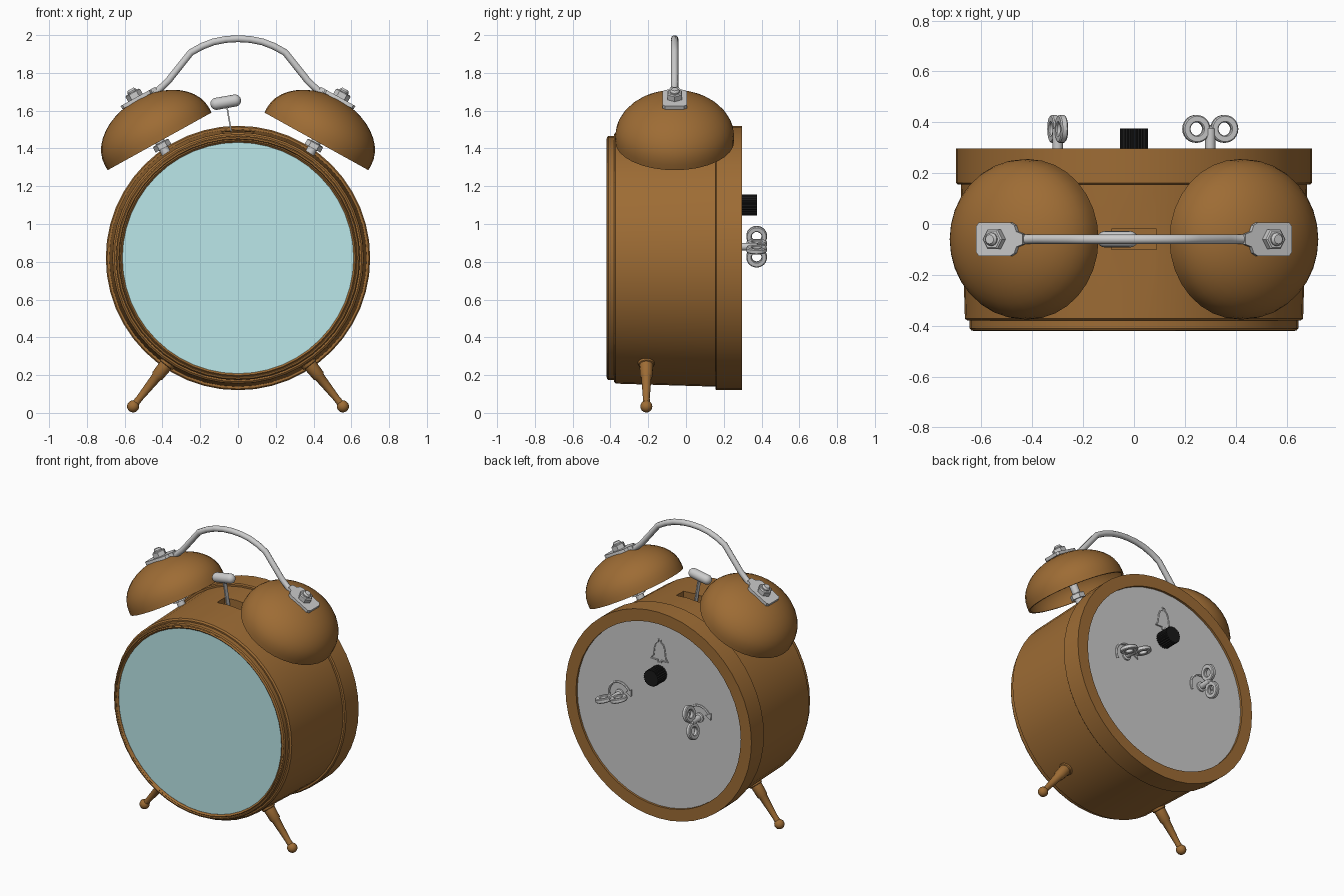
import bpy, bmesh
from math import sin, cos, pi, radians
from mathutils import Vector, Matrix

if "Cube" in bpy.data.objects:
    bpy.data.objects.remove(bpy.data.objects["Cube"])


def material(name, rgb):
    m = bpy.data.materials.new(name)
    m.diffuse_color = (*rgb, 1)
    m.use_nodes = True
    m.node_tree.nodes["Principled BSDF"].inputs["Base Color"].default_value = m.diffuse_color
    return m


BROWN = material("brown_paint", (0.34, 0.15, 0.035))
GLASS = material("pale_glass", (0.5, 0.8, 0.82))
BLACK = material("black_plastic", (0.01, 0.01, 0.01))
Y = Vector((0, 1, 0))


def shade(ob, angle=35):
    ob.data.shade_smooth()
    ob.data.set_sharp_from_angle(angle=radians(angle))


def finish(name, bm, mat=None, angle=35):
    bmesh.ops.remove_doubles(bm, verts=bm.verts, dist=1e-5)
    bmesh.ops.recalc_face_normals(bm, faces=bm.faces)
    me = bpy.data.meshes.new(name)
    bm.to_mesh(me)
    bm.free()
    ob = bpy.data.objects.new(name, me)
    bpy.context.collection.objects.link(ob)
    if mat:
        me.materials.append(mat)
    shade(ob, angle)
    return ob


def lathe(name, profile, origin, axis, segs=32, mat=None, angle=35):
    """Spin (radius, height) points around an axis through origin."""
    q = Vector((0, 0, 1)).rotation_difference(Vector(axis))
    o = Vector(origin)
    bm = bmesh.new()
    rings = [[bm.verts.new(o + q @ Vector((r * cos(2 * pi * i / segs), r * sin(2 * pi * i / segs), h)))
              for i in range(segs)] for r, h in profile]
    for a, b in zip(rings, rings[1:]):
        for i in range(segs):
            j = (i + 1) % segs
            bm.faces.new((a[i], a[j], b[j], b[i]))
    bmesh.ops.dissolve_degenerate(bm, dist=1e-6, edges=bm.edges)
    return finish(name, bm, mat, angle)


def prism(name, outline, thick, matrix, mat=None):
    """Extrude a flat outline, centred on its thickness."""
    bm = bmesh.new()
    f = bm.faces.new([bm.verts.new((u, v, -thick / 2)) for u, v in outline])
    ext = bmesh.ops.extrude_face_region(bm, geom=[f])
    bmesh.ops.translate(bm, vec=(0, 0, thick),
                        verts=[g for g in ext["geom"] if isinstance(g, bmesh.types.BMVert)])
    bm.transform(matrix)
    return finish(name, bm, mat)


def tube(name, pts, radius, cyclic=False, res=3):
    cu = bpy.data.curves.new(name, 'CURVE')
    cu.dimensions = '3D'
    cu.bevel_depth, cu.bevel_resolution, cu.use_fill_caps = radius, res, True
    sp = cu.splines.new('POLY')
    sp.points.add(len(pts) - 1)
    for p, co in zip(sp.points, pts):
        p.co = (*co, 1)
    sp.use_cyclic_u = cyclic
    ob = bpy.data.objects.new(name, cu)
    bpy.context.collection.objects.link(ob)
    bpy.ops.object.select_all(action='DESELECT')
    ob.select_set(True)
    bpy.context.view_layer.objects.active = ob
    bpy.ops.object.convert(target='MESH')
    shade(bpy.context.object, 50)
    return bpy.context.object


# Case, front bezel, back rim, glass and back plate
C = (0, 0, 0.82)
case = lathe("case", [(0, -.37), (.655, -.38), (.665, -.372), (.681, .15), (.681, .17), (0, .17)],
             C, Y, 48, BROWN)
lathe("front_bezel", [(.612, -.37), (.612, -.408), (.622, -.418), (.628, -.412), (.632, -.42),
                      (.64, -.418), (.646, -.41), (.646, -.375), (.612, -.37)], C, Y, 48, BROWN)
lathe("back_rim", [(.62, .16), (.62, .297), (.70, .297), (.70, .162), (.693, .155), (.66, .155), (.62, .16)],
      C, Y, 48, BROWN)
lathe("glass", [(0, -.407), (.613, -.407), (.613, -.385), (0, -.385)], C, Y, 48, GLASS)
lathe("back_plate", [(0, .282), (.621, .282), (.621, .26), (0, .26)], C, Y, 48)

# Hammer slot cut through the top of the case
bpy.ops.mesh.primitive_cube_add(size=1, location=(0, -.06, 1.5))
cutter = bpy.context.object
cutter.name = "slot_cutter"
cutter.scale = (.175, .08, .16)
mod = case.modifiers.new("slot", 'BOOLEAN')
mod.operation, mod.object, mod.solver = 'DIFFERENCE', cutter, 'EXACT'
bpy.context.view_layer.objects.active = case
bpy.ops.object.modifier_apply(modifier="slot")
bpy.data.objects.remove(cutter)
shade(case)

# Hammer
tilt = Vector((cos(radians(10)), 0, sin(radians(10))))
cap = [(.032 * sin(t * pi / 12), .032 * cos(t * pi / 12)) for t in range(7)]
lathe("hammer_head", [(r, .05 + h) for r, h in cap] + [(r, -.05 - h) for r, h in reversed(cap)],
      (-.065, -.06, 1.645), tilt, 16)
prism("hammer_arm", [(-.064, 1.63), (-.056, 1.63), (-.022, 1.43), (-.03, 1.43)], .03,
      Matrix.Translation((0, -.06, 0)) @ Matrix.Rotation(pi / 2, 4, 'X'))

TILT = radians(29)
for s, side in ((-1, "left"), (1, "right")):
    # Hollow bell on a bolt with nuts
    o = Vector((s * .415, -.06, 1.4375))
    ax = Vector((s * sin(TILT), 0, cos(TILT)))
    arc = [k * pi / 20 for k in range(11)]
    outer = [(.315, 0)] + [(.315 * cos(t), .03 + .222 * sin(t)) for t in arc]
    inner = [(.303 * cos(t), .025 + .213 * sin(t)) for t in reversed(arc)] + [(.303, 0), (.315, 0)]
    lathe(side + "_bell", outer + inner, o, ax, 32, BROWN)
    lathe(side + "_bell_post", [(0, -.1), (.026, -.1), (.026, .305), (.018, .316), (0, .316)], o, ax, 16)
    for label, h0, h1, r in (("lower", -.042, -.008, .047), ("upper", .262, .298, .044)):
        lathe(f"{side}_{label}_nut", [(0, h0), (r, h0), (r, h1 - .005), (r * .85, h1), (0, h1)], o, ax, 6, angle=20)

    # Handle foot plate, tapering into the rod
    foot = [(.09, .05), (.078, .065), (-.065, .065), (-.082, .055), (-.092, .03), (-.12, .02)]
    foot = [(s * u * s, v) for u, v in foot + [(u, -v) for u, v in reversed(foot)]]
    prism(side + "_handle_foot", [(s * u, v) for u, v in foot], .02,
          Matrix.Translation(o + ax * .254) @ Matrix.Rotation(s * TILT, 4, 'Y'))

    # Turned foot ending in a ball
    ball = [(.032 * sin(a), .346 - .032 * cos(a)) for a in [k * pi / 10 for k in range(2, 11)]]
    lathe(side + "_leg", [(0, 0), (.043, 0), (.046, .045), (.042, .065), (.036, .068), (.033, .14),
                          (.027, .148), (.018, .29)] + ball,
          (s * .34, -.21, .305), (s * .623, 0, -.783), 16, BROWN)

# Carrying handle rod
half = [(.47, 1.685), (.425, 1.705), (.37, 1.757), (.25, 1.908), (.19, 1.941), (.13, 1.964), (.065, 1.977)]
path = [(-x, -.06, z) for x, z in half] + [(0, -.06, 1.981)] + [(x, -.06, z) for x, z in reversed(half)]
tube("handle", path, .019)

# Alarm knob with ribbed edge
bm = bmesh.new()
n = 48
rim = [(.056 if i % 2 else .051) for i in range(n)]
bm.free()
prism("alarm_knob", [(r * cos(2 * pi * i / n), r * sin(2 * pi * i / n)) for i, r in enumerate(rim)], .105,
      Matrix.Translation((0, .324, 1.10)) @ Matrix.Rotation(pi / 2, 4, 'X'), BLACK)

# Winding keys with turning arrows
a15 = radians(15)
for label, x, e in (("time", .30, Vector((cos(a15), 0, -sin(a15)))),
                    ("alarm", -.30, Vector((sin(a15), 0, cos(a15))))):
    c = Vector((x, .374, .88))
    lathe(label + "_key_stem", [(0, .275), (.032, .275), (.032, .292), (.02, .296), (.02, .375), (0, .39)],
          (x, 0, .88), Y, 16)
    for k in (-1, 1):
        ring = [(.026, -.01), (.03, -.014), (.05, -.014), (.055, -.009), (.055, .009),
                (.05, .014), (.03, .014), (.026, .01), (.026, -.01)]
        lathe(f"{label}_key_loop_{'a' if k < 0 else 'b'}", ring, c + e * .057 * k, e.cross(Y), 24)
    # seen from behind: sweeps over the top, ending in a head
    pts = [(x + .08 * cos(t), .284, .88 + .08 * sin(t)) for t in [radians(20 + 13 * k) for k in range(15)]][::-1]
    pts += [(x - .08, .284, .87)]
    arcs = [radians(30 + 12 * k) for k in range(16)]
    tube(label + "_arrow", [(x - .08 * cos(t), .284, .88 + .08 * sin(t)) for t in arcs], .008, res=1)
    h = Matrix.Translation((x - .08 * cos(arcs[0]), .284, .88 + .08 * sin(arcs[0]))) \
        @ Matrix.Rotation(pi / 2, 4, 'X') @ Matrix.Rotation(-arcs[0], 4, 'Z')
    prism(label + "_arrow_head", [(-.025, 0), (.025, 0), (0, -.04)], .014, h)

# Raised bell outline above the knob
bell = [(.012, 1.175), (.014, 1.19), (.062, 1.19), (.045, 1.215), (.038, 1.27), (.027, 1.30), (.01, 1.312), (.008, 1.328)]
tube("bell_symbol", [(x, .283, z) for x, z in bell] + [(-x, .283, z) for x, z in reversed(bell)], .005, True, 1)
